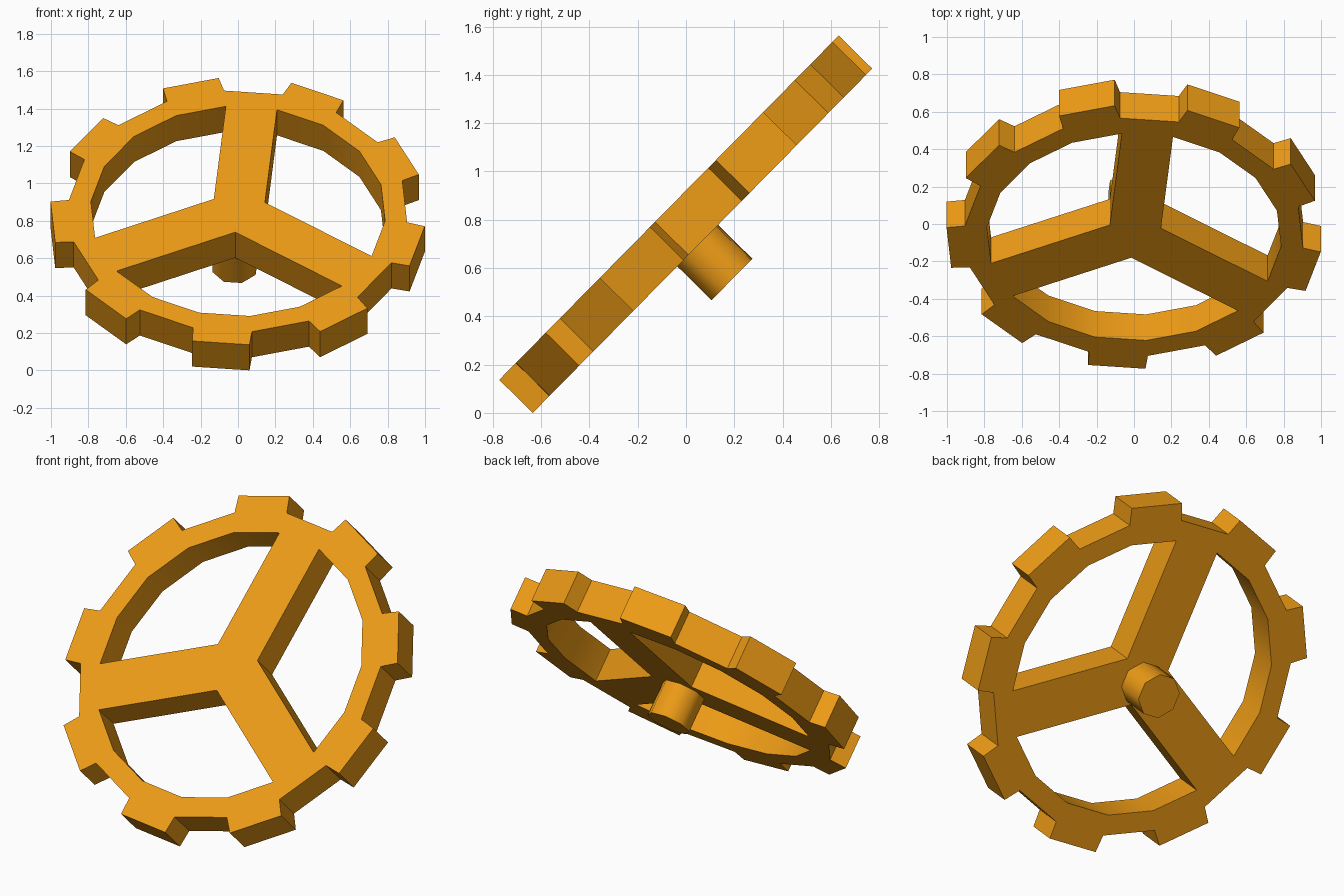
import bpy, bmesh
from math import radians, cos, sin
from mathutils import Matrix

if "Cube" in bpy.data.objects:
    bpy.data.objects.remove(bpy.data.objects["Cube"])

TEETH, SPOKES = 9, 3
TIP_R, ROOT_R, INNER_R = 1.005, 0.908, 0.79
THICK = 0.195
START = 84.7                      # direction of the upper spoke
TILT = Matrix.Rotation(radians(45.4), 4, 'X')

orange = bpy.data.materials.new("orange")
orange.diffuse_color = (0.85, 0.33, 0.008, 1)
orange.use_nodes = True
orange.node_tree.nodes["Principled BSDF"].inputs["Base Color"].default_value = orange.diffuse_color


def finish(bm, name, matrix, angle):
    bmesh.ops.recalc_face_normals(bm, faces=bm.faces)
    bm.transform(matrix)
    mesh = bpy.data.meshes.new(name)
    bm.to_mesh(mesh)
    bm.free()
    mesh.materials.append(orange)
    obj = bpy.data.objects.new(name, mesh)
    bpy.context.collection.objects.link(obj)
    bpy.ops.object.select_all(action='DESELECT')
    obj.select_set(True)
    bpy.context.view_layer.objects.active = obj
    bpy.ops.object.shade_smooth_by_angle(angle=radians(angle))
    return obj


# Gear wheel: flat layout of rim, teeth and spokes, then extruded
bm = bmesh.new()


def point(radius, degrees):
    a = radians(START + degrees)
    return bm.verts.new((radius * cos(a), radius * sin(a), -THICK / 2))


n = TEETH * 2
step = 360 / n
root = [point(ROOT_R, (i - 0.5) * step) for i in range(n)]
inner = [point(INNER_R, (i - 0.5) * step) for i in range(n)]
for i in range(n):
    j = (i + 1) % n
    bm.faces.new((inner[i], root[i], root[j], inner[j]))
    if i % 2:                     # tooth on every second rim segment
        a, b = point(TIP_R, i * step - 8.8), point(TIP_R, i * step + 8.8)
        bm.faces.new((root[i], a, b, root[j]))

# Spokes run from rim segments to a small central triangle
hub_r = INNER_R * sin(radians(step / 2)) / sin(radians(60))
hub = [point(hub_r, 120 * k - 60) for k in range(SPOKES)]
bm.faces.new(hub)
for k in range(SPOKES):
    i = k * n // SPOKES
    bm.faces.new((hub[k], inner[i], inner[i + 1], hub[(k + 1) % SPOKES]))

bmesh.ops.recalc_face_normals(bm, faces=bm.faces)
top = bmesh.ops.extrude_face_region(bm, geom=bm.faces[:], use_keep_orig=True)
bmesh.ops.translate(bm, vec=(0, 0, THICK),
                    verts=[v for v in top['geom'] if isinstance(v, bmesh.types.BMVert)])
low = min((TILT @ v.co).z for v in bm.verts)
place = Matrix.Translation((0, 0, -low)) @ TILT
finish(bm, "gear_wheel", place, 25)

# Axle peg: eight-sided stub under the hub, slightly off centre
bm = bmesh.new()
bmesh.ops.create_cone(bm, cap_ends=True, segments=8, radius1=0.126, radius2=0.126, depth=0.23)
peg = Matrix.Translation((-0.017, -0.03, -0.182)) @ Matrix.Rotation(radians(START + 22.5), 4, 'Z')
finish(bm, "axle_peg", place @ peg, 50)
